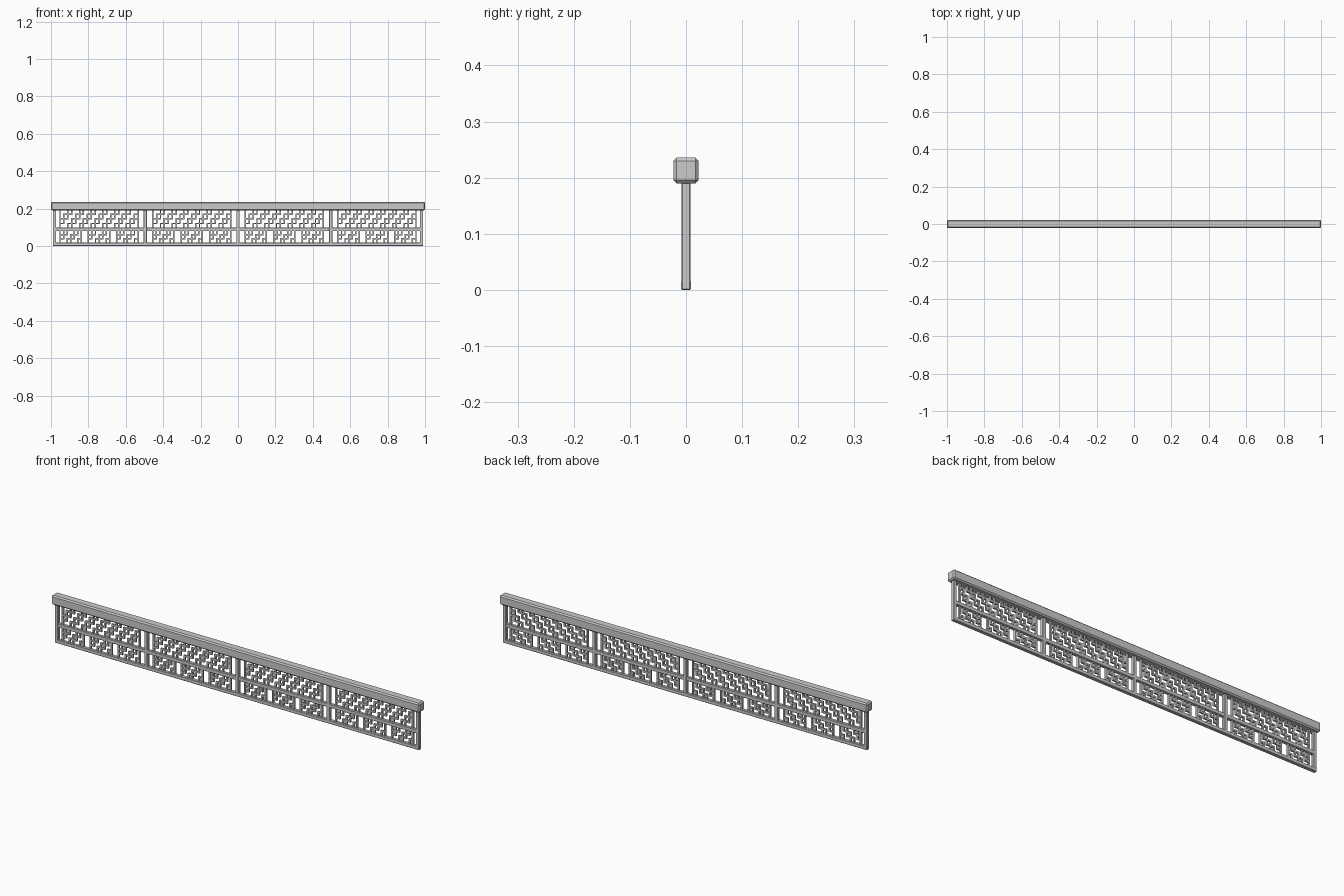
import bpy, bmesh
from mathutils import Matrix

if "Cube" in bpy.data.objects:
    bpy.data.objects.remove(bpy.data.objects["Cube"])


def add_box(bm, x0, x1, z0, z1, half_depth):
    m = (Matrix.Translation(((x0 + x1) / 2, 0, (z0 + z1) / 2))
         @ Matrix.Diagonal((x1 - x0, 2 * half_depth, z1 - z0, 1)))
    bmesh.ops.create_cube(bm, size=1, matrix=m)


def finish(bm, name, bevel=0):
    mesh = bpy.data.meshes.new(name)
    bm.to_mesh(mesh)
    bm.free()
    ob = bpy.data.objects.new(name, mesh)
    bpy.context.collection.objects.link(ob)
    if bevel:
        mod = ob.modifiers.new("chamfer", 'BEVEL')
        mod.width = bevel
        mod.segments = 1
    return ob


def bar(name, x0, x1, z0, z1, half_depth, bevel):
    bm = bmesh.new()
    add_box(bm, x0, x1, z0, z1, half_depth)
    return finish(bm, name, bevel)


def fret_panel(name, cx, width, z0, z1, cols, rows):
    """Framed open fretwork made of a broken, staggered grid of bars."""
    bm = bmesh.new()
    x0, h, d = cx - width / 2, 0.0039, 0.0045
    # side strips joining the rails
    for x in (x0 + h, x0 + width - h):
        add_box(bm, x - h, x + h, z0, z1, d + 0.0005)
    dx, dz = (width - 2 * h) / cols, (z1 - z0) / rows
    for i in range(cols + 1):
        for j in range(rows + 1):
            x, z = x0 + h + i * dx, z0 + j * dz
            k = (i + 2 * j) % 3
            # horizontal bars
            if i < cols and 0 < j < rows and k != 0:
                add_box(bm, x - h, x + dx + h, z - h, z + h, d)
            # vertical bars
            if 0 < i < cols and j < rows and k != 1:
                add_box(bm, x - h, x + h, max(z - h, z0), min(z + dz + h, z1), d)
    return finish(bm, name)


# rails
bar("hand_rail", -1, 1, 0.19, 0.236, 0.0225, 0.006)
bar("middle_rail", -0.985, 0.985, 0.079, 0.098, 0.008, 0.002)
bar("bottom_rail", -0.99, 0.99, 0, 0.018, 0.0085, 0.002)

# posts
for n, x in enumerate((-0.981, -0.495, 0, 0.495, 0.981)):
    bar(f"post_{n}", x - 0.009, x + 0.009, 0.01, 0.195, 0.0082, 0.002)

# four bays: one tall fret panel above, three small ones below
for n, cx in enumerate((-0.743, -0.2475, 0.2475, 0.743)):
    fret_panel(f"upper_fret_{n}", cx, 0.425, 0.096, 0.193, 20, 4)
    for m in (-1, 0, 1):
        fret_panel(f"lower_fret_{n}_{m + 1}", cx + m * 0.152, 0.121, 0.016, 0.081, 6, 3)
